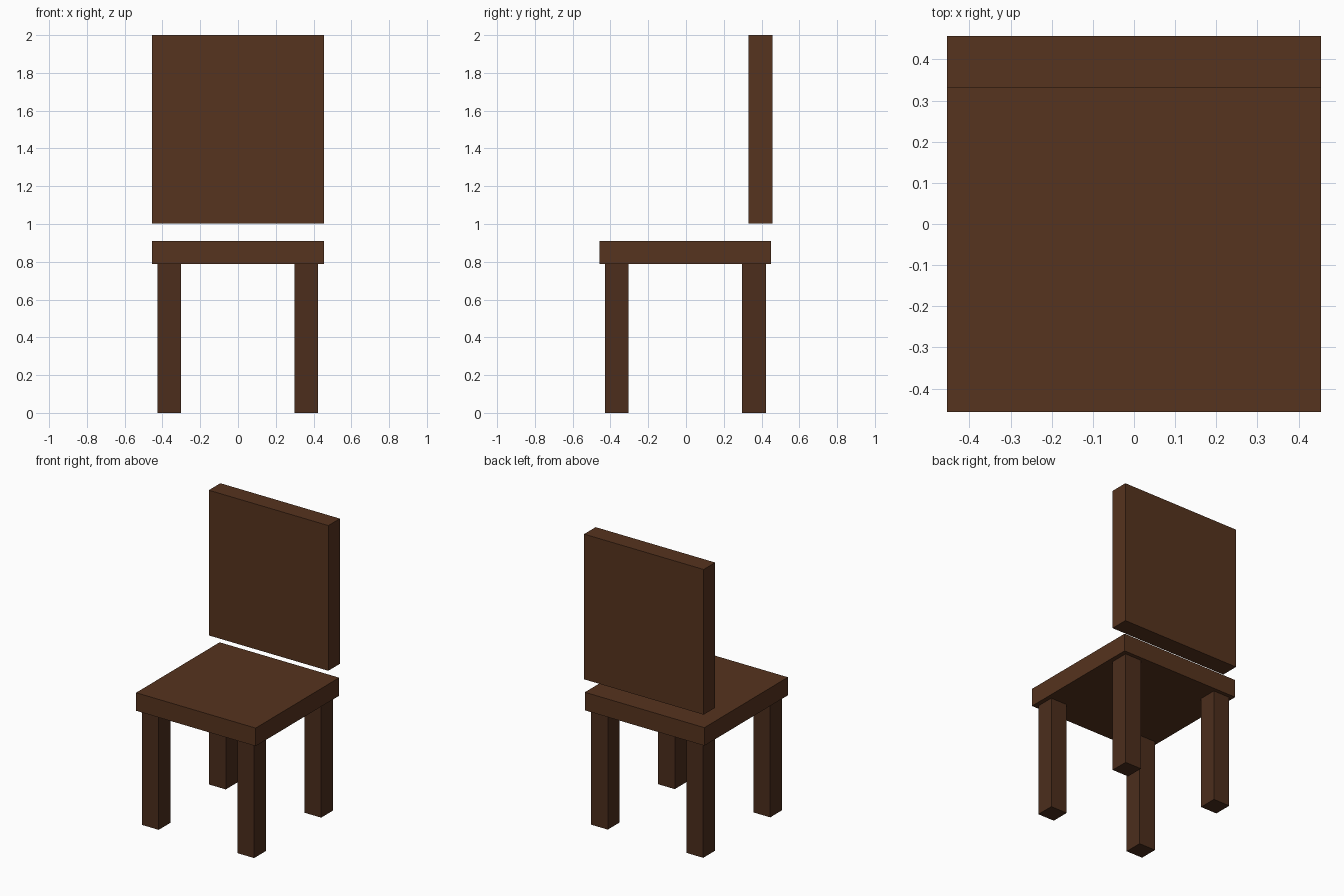
import bpy

if "Cube" in bpy.data.objects:
    bpy.data.objects.remove(bpy.data.objects["Cube"])


def material(name, color):
    mat = bpy.data.materials.new(name)
    mat.diffuse_color = (*color, 1.0)
    mat.use_nodes = True
    mat.node_tree.nodes["Principled BSDF"].inputs["Base Color"].default_value = mat.diffuse_color
    return mat


def box(name, low, high, mat):
    """Box spanning two opposite corners."""
    center = [(a + b) / 2 for a, b in zip(low, high)]
    bpy.ops.mesh.primitive_cube_add(size=1, location=center)
    obj = bpy.context.object
    obj.name = name
    obj.scale = [b - a for a, b in zip(low, high)]
    bpy.ops.object.transform_apply(location=False, rotation=False, scale=True)
    obj.data.materials.append(mat)
    return obj


wood = material("brown_wood", (0.093, 0.033, 0.013))
leg_wood = material("dark_brown_wood", (0.072, 0.027, 0.012))

HALF = 0.454
SEAT_BOTTOM, SEAT_TOP = 0.787, 0.911

# Seat slab
box("seat", (-HALF, -0.457, SEAT_BOTTOM), (HALF, 0.449, SEAT_TOP), wood)

# Backrest, floating above the seat
box("backrest", (-HALF, 0.332, 1.003), (HALF, 0.457, 2.0), wood)

# Four square legs
LEG = 0.063
for side, x in (("left", -0.364), ("right", 0.361)):
    for end, y in (("front", -0.367), ("back", 0.36)):
        box(f"{end}_{side}_leg", (x - LEG, y - LEG, 0),
            (x + LEG, y + LEG, SEAT_BOTTOM), leg_wood)
